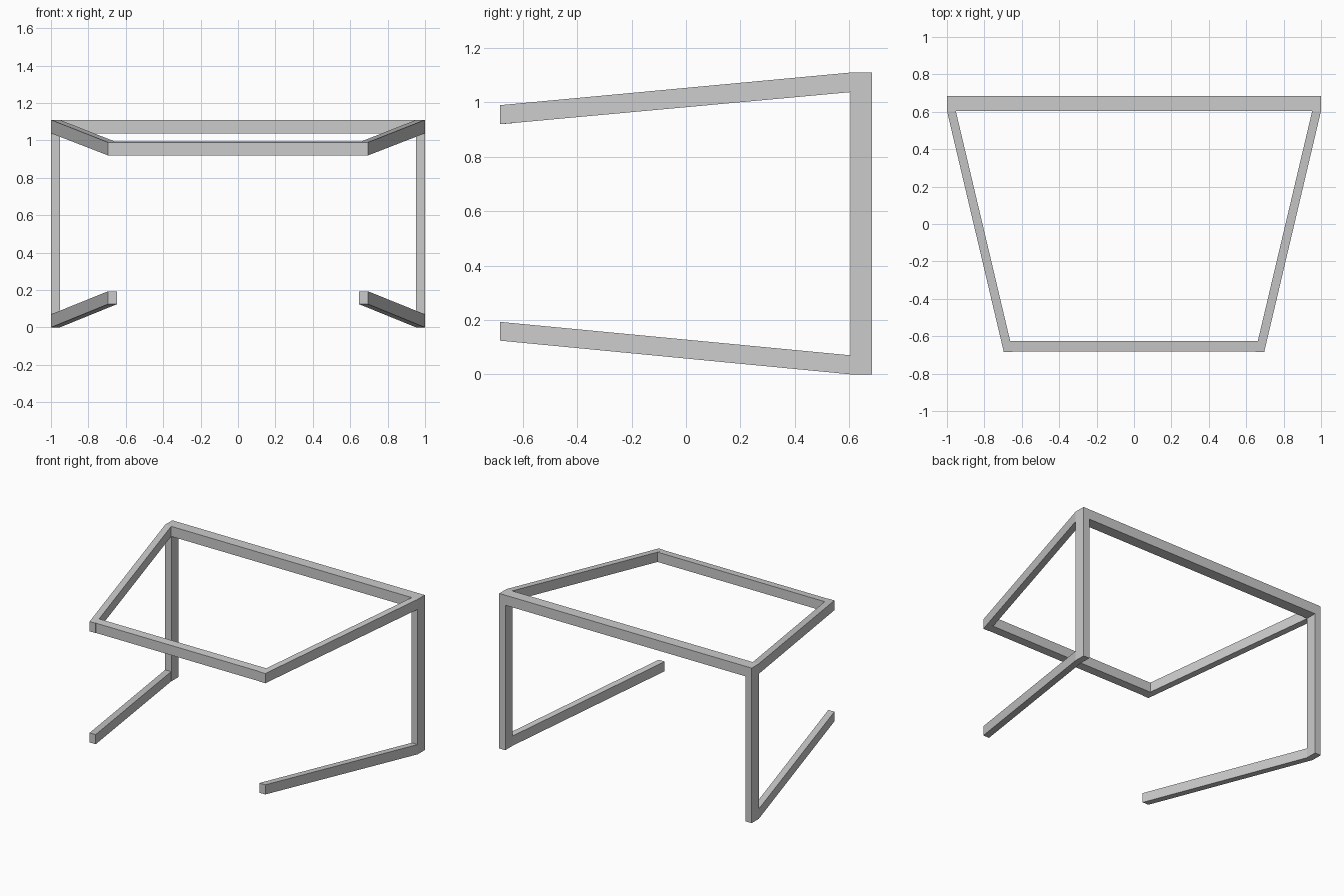
import bpy
import bmesh

cube = bpy.data.objects.get("Cube")
if cube:
    bpy.data.objects.remove(cube, do_unlink=True)

grey = bpy.data.materials.new("light grey metal")
grey.use_nodes = True
GREY = (0.6, 0.6, 0.6, 1)
grey.diffuse_color = GREY
grey.node_tree.nodes["Principled BSDF"].inputs["Base Color"].default_value = GREY

BACK, POST_FRONT, FRONT = 0.685, 0.605, -0.685
TOP, THICK = 1.11, 0.072


def section(y, x0, x1, z0, z1):
    """Rectangular bar section across the y direction."""
    return [(x0, y, z0), (x1, y, z0), (x1, y, z1), (x0, y, z1)]


def bar(name, start, end):
    """Solid bar lofted between two four-cornered sections."""
    bm = bmesh.new()
    a = [bm.verts.new(p) for p in start]
    b = [bm.verts.new(p) for p in end]
    bm.faces.new(a)
    bm.faces.new(b)
    for i in range(4):
        j = (i + 1) % 4
        bm.faces.new((a[i], a[j], b[j], b[i]))
    bmesh.ops.recalc_face_normals(bm, faces=bm.faces)
    mesh = bpy.data.meshes.new(name)
    bm.to_mesh(mesh)
    bm.free()
    mesh.materials.append(grey)
    obj = bpy.data.objects.new(name, mesh)
    bpy.context.collection.objects.link(obj)


for side, s in (("left", 1), ("right", -1)):
    # Upright post, ending under the back rail
    bar(side + "_post",
        section(POST_FRONT, s * 0.952, s, 0, TOP - THICK),
        section(BACK, s * 0.952, s, 0, TOP - THICK))
    # Sloping side rail of the top frame
    bar(side + "_top_rail",
        section(POST_FRONT, s * 0.953, s, TOP - THICK, TOP),
        section(FRONT, s * 0.648, s * 0.696, 0.92, 0.99))
    # Foot that rises towards the front
    bar(side + "_foot",
        section(POST_FRONT, s * 0.953, s, 0, 0.07),
        section(FRONT, s * 0.648, s * 0.696, 0.124, 0.193))

# Back rail across the posts
bar("back_rail",
    section(POST_FRONT, -1, 1, TOP - THICK, TOP),
    section(BACK, -1, 1, TOP - THICK, TOP))

# Front rail, following the slope of the side rails
bar("front_rail",
    section(FRONT + 0.003, -0.69, 0.69, 0.92, 0.99),
    section(FRONT + 0.06, -0.68, 0.68, 0.925, 0.995))
